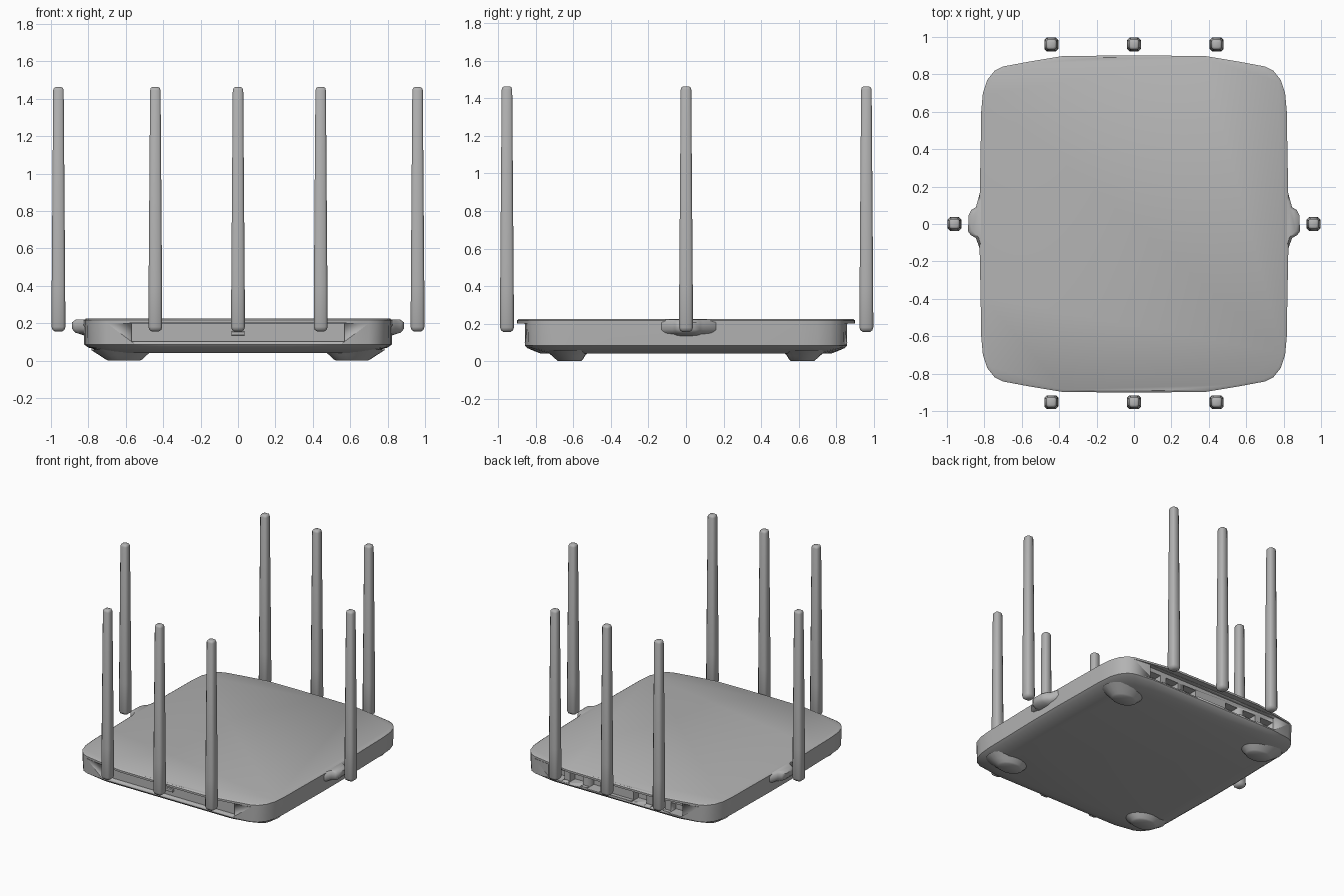
import bpy, bmesh, math
from mathutils import Vector

cube = bpy.data.objects.get("Cube")
if cube:
    bpy.data.objects.remove(cube, do_unlink=True)

grey = bpy.data.materials.new("satin grey")
grey.use_nodes = True
grey.diffuse_color = (0.45, 0.45, 0.45, 1)
grey.node_tree.nodes["Principled BSDF"].inputs["Base Color"].default_value = grey.diffuse_color


def finish(name, bm, smooth=35):
    bmesh.ops.remove_doubles(bm, verts=bm.verts, dist=0.0005)
    bmesh.ops.recalc_face_normals(bm, faces=bm.faces)
    mesh = bpy.data.meshes.new(name)
    bm.to_mesh(mesh)
    bm.free()
    mesh.materials.append(grey)
    ob = bpy.data.objects.new(name, mesh)
    bpy.context.collection.objects.link(ob)
    if smooth:
        bpy.ops.object.select_all(action='DESELECT')
        ob.select_set(True)
        bpy.context.view_layer.objects.active = ob
        bpy.ops.object.shade_smooth_by_angle(angle=math.radians(smooth))
    return ob


def loft(name, rings, smooth=35):
    """Skin a stack of equal-length rings and cap both ends."""
    bm = bmesh.new()
    loops = [[bm.verts.new(p) for p in ring] for ring in rings]
    for a, b in zip(loops, loops[1:]):
        for i in range(len(a)):
            j = (i + 1) % len(a)
            bm.faces.new((a[i], a[j], b[j], b[i]))
    bm.faces.new(loops[0][::-1])
    bm.faces.new(loops[-1])
    return finish(name, bm, smooth)


def rounded_box(name, centre, size, bevel=0.0):
    bm = bmesh.new()
    bmesh.ops.create_cube(bm, size=1)
    for v in bm.verts:
        v.co = Vector(centre) + Vector([c * s for c, s in zip(v.co, size)])
    if bevel:
        bmesh.ops.bevel(bm, geom=bm.edges[:], offset=bevel, segments=2,
                        profile=0.5, affect='EDGES')
    return finish(name, bm)


def cut(target, cutter):
    mod = target.modifiers.new("cut", 'BOOLEAN')
    mod.operation = 'DIFFERENCE'
    mod.solver = 'EXACT'
    mod.object = cutter
    bpy.context.view_layer.objects.active = target
    bpy.ops.object.modifier_apply(modifier=mod.name)
    bpy.data.objects.remove(cutter, do_unlink=True)


# Body outline: one quarter, mirrored into a soft rounded rectangle
quarter = [(0.825, 0.15), (0.82, 0.4), (0.817, 0.6), (0.808, 0.7), (0.785, 0.77),
           (0.745, 0.82), (0.7, 0.842), (0.55, 0.87), (0.38, 0.898), (0.15, 0.902)]
half = quarter + [(-x, y) for x, y in reversed(quarter)]
outline = half + [(-x, -y) for x, y in half]


def body_ring(z, inset, y_max):
    ring = []
    for x, y in outline:
        y = max(-y_max, min(y_max, y * (1 - inset / 0.9)))
        ring.append((x * (1 - inset / 0.82), y, z))
    return ring


body = loft("router_body", [
    body_ring(0.04, 0.13, 0.77), body_ring(0.055, 0.075, 0.81),
    body_ring(0.07, 0.025, 0.845), body_ring(0.085, 0.003, 0.858),
    body_ring(0.2, 0, 0.86), body_ring(0.202, 0, 0.9),
    body_ring(0.217, 0, 0.9), body_ring(0.225, 0.012, 0.89)])

# Recess under the lid lip, front and back
for s in (-1, 1):
    cut(body, rounded_box("recess_cutter", (0, s * 0.875, 0.15), (1.14, 0.09, 0.096)))

# Socket pockets in the back recess
for s in (-1, 1):
    for x in (0.19, 0.35, 0.51):
        cut(body, rounded_box("socket_cutter", (s * x, 0.82, 0.13), (0.11, 0.1, 0.07)))

# Small tab in the front recess
rounded_box("front_tab", (0, -0.835, 0.145), (0.07, 0.02, 0.02), 0.003)

# Hinge lugs on both sides: flared base and rounded end
lug = [(0.78, 0.18), (0.826, 0.16), (0.845, 0.09), (0.87, 0.075), (0.885, 0.045),
       (0.887, -0.04), (0.872, -0.06), (0.845, -0.075), (0.826, -0.13), (0.78, -0.15)]
for side, s in (("left", 1), ("right", -1)):
    rings = []
    for z, k in ((0.135, 0.4), (0.15, 0.85), (0.17, 1), (0.205, 1), (0.221, 0.8)):
        rings.append([(s * (0.78 + (x - 0.78) * k), y * (0.6 + 0.4 * k), z) for x, y in lug])
    loft(side + "_hinge_lug", rings, 50)

# Feet: low tapered pads
for sx, nx in ((1, "left"), (-1, "right")):
    for sy, ny in ((1, "back"), (-1, "front")):
        rings = []
        for z, r, shift in ((0, 0.085, 0), (0.008, 0.1, 0), (0.028, 0.125, 0.005), (0.06, 0.17, 0.01)):
            rings.append([(sx * (0.61 + shift) + r * math.cos(a), sy * (0.62 + shift) + 0.7 * r * math.sin(a), z)
                          for a in [math.tau * i / 20 for i in range(20)]])
        loft(f"{ny}_{nx}_foot", rings, 40)


# Antennas: tapered square rods with softened corners
def antenna(name, x, y):
    rings = []
    for z, h in ((0.155, 0.018), (0.165, 0.032), (0.18, 0.037), (0.4, 0.036),
                 (1.445, 0.028), (1.458, 0.024), (1.462, 0.016)):
        c = h * 0.65
        corners = [(h, -c), (h, c), (c, h), (-c, h), (-h, c), (-h, -c), (-c, -h), (c, -h)]
        rings.append([(x + px, y + py, z) for px, py in corners])
    loft(name, rings, 50)


for y, row in ((-0.953, "front"), (0.96, "back")):
    for i, x in enumerate((-0.442, 0, 0.442)):
        antenna(f"{row}_antenna_{i + 1}", x, y)
antenna("left_antenna", 0.96, 0)
antenna("right_antenna", -0.96, 0)
